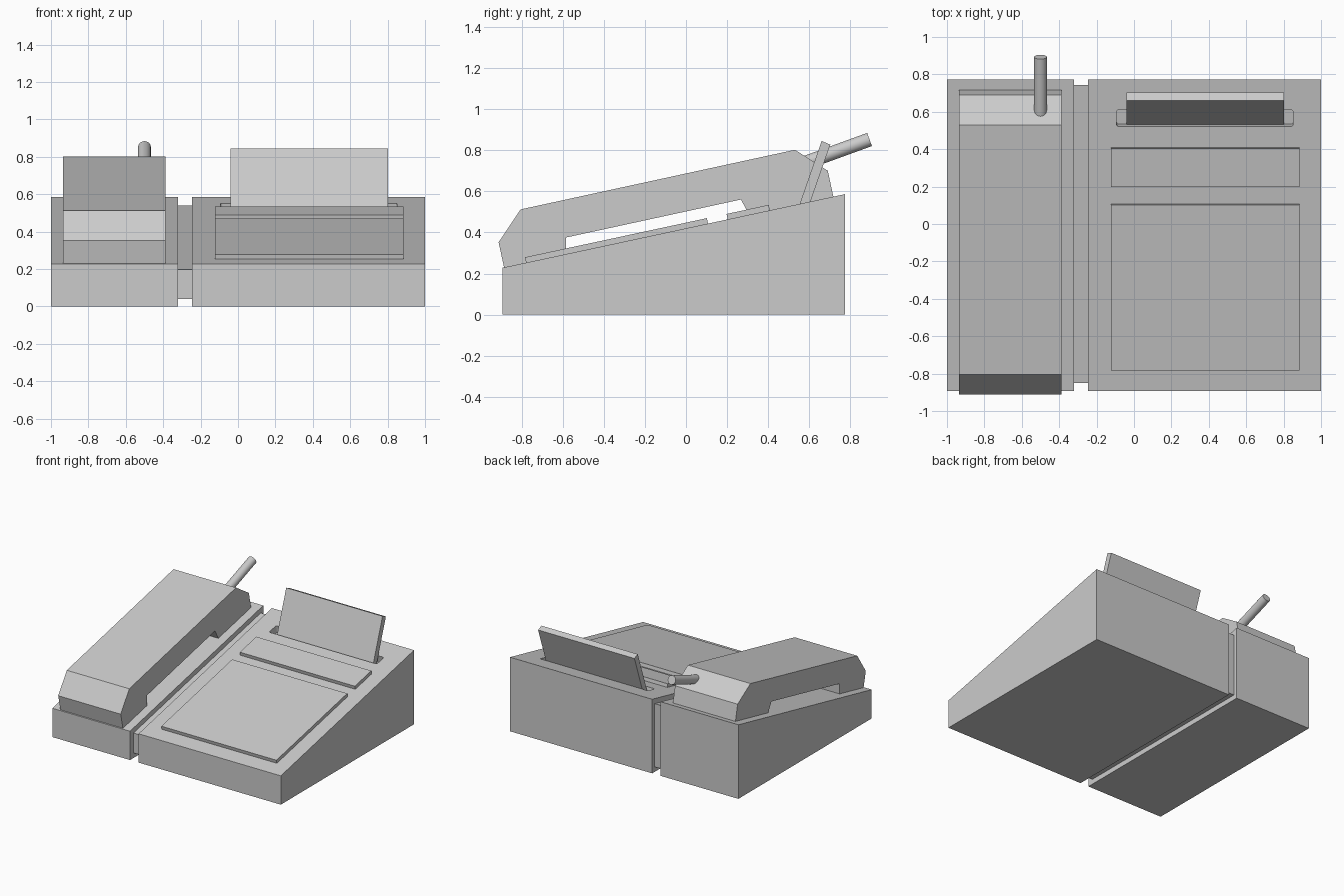
import bpy, bmesh, math
from mathutils import Vector

if "Cube" in bpy.data.objects:
    bpy.data.objects.remove(bpy.data.objects["Cube"])

Y0, Y1, Z0, Z1 = -0.893, 0.773, 0.228, 0.586
SLOPE = (Z1 - Z0) / (Y1 - Y0)
UP = Vector((-SLOPE, 1)).normalized()      # normal of the sloping deck in (y, z)


def deck(y, h=0.0):
    """Point on the sloping deck, lifted h along its normal."""
    return (y + UP.x * h, Z0 + SLOPE * (y - Y0) + UP.y * h)


def prism(name, x0, x1, profile, corner=0.0):
    """Extrude a (y, z) profile along x; optionally round edges along the deck normal."""
    bm = bmesh.new()
    face = bm.faces.new([bm.verts.new((x0, y, z)) for y, z in profile])
    ext = bmesh.ops.extrude_face_region(bm, geom=[face])
    verts = [v for v in ext["geom"] if isinstance(v, bmesh.types.BMVert)]
    bmesh.ops.translate(bm, verts=verts, vec=(x1 - x0, 0, 0))
    bmesh.ops.recalc_face_normals(bm, faces=bm.faces)
    if corner:
        n = Vector((0, UP.x, UP.y))
        edges = [e for e in bm.edges
                 if abs((e.verts[0].co - e.verts[1].co).normalized().dot(n)) > 0.99]
        bmesh.ops.bevel(bm, geom=edges, offset=corner, segments=3,
                        profile=0.5, affect='EDGES')
    mesh = bpy.data.meshes.new(name)
    bm.to_mesh(mesh)
    bm.free()
    obj = bpy.data.objects.new(name, mesh)
    bpy.context.collection.objects.link(obj)
    return obj


def slab(name, x0, x1, ya, yb, low, high, corner=0.0):
    """Box lying parallel to the deck between two heights."""
    return prism(name, x0, x1, [deck(ya, low), deck(yb, low),
                                deck(yb, high), deck(ya, high)], corner)


# Wedge-shaped housings
wedge = [(Y0, 0), (Y1, 0), (Y1, Z1), (Y0, Z0)]
prism("handset_base", -1.0, -0.32, wedge)
main = prism("main_base", -0.245, 1.0, wedge)

# Recessed strip joining the two housings
ya, yb = -0.85, 0.742
prism("joining_strip", -0.325, -0.24,
      [(ya, 0.04), (yb, 0.04), (yb, deck(yb)[1] - 0.04), (ya, deck(ya)[1] - 0.04)])

# Paper slot cut into the main housing
cutter = slab("slot_cutter", -0.093, 0.85, 0.522, 0.61, -0.06, 0.05, 0.01)
cutter.hide_render = True
mod = main.modifiers.new("slot", 'BOOLEAN')
mod.operation, mod.solver, mod.object = 'DIFFERENCE', 'EXACT', cutter
bpy.context.view_layer.objects.active = main
bpy.ops.object.modifier_apply(modifier="slot")
bpy.data.objects.remove(cutter)

# Raised panels
slab("key_panel", -0.122, 0.885, -0.778, 0.107, -0.005, 0.027)
slab("display_panel", -0.122, 0.885, 0.203, 0.408, -0.005, 0.027)

# Sheet leaning back out of the slot
prism("paper_sheet", -0.04, 0.803,
      [(0.53, 0.472), (0.573, 0.457), (0.702, 0.827), (0.66, 0.845)])

# Handset with grip recess underneath
prism("handset", -0.935, -0.388,
      [deck(-0.885), (-0.912, 0.352), (-0.805, 0.512), (0.53, 0.802), (0.69, 0.7),
       deck(0.717), deck(0.308), (0.267, 0.56), (-0.585, 0.375), deck(-0.585)])

# Cord stub at the back of the handset
a, b = Vector((-0.5, 0.56, 0.731)), Vector((-0.5, 0.893, 0.852))
d = b - a
bpy.ops.mesh.primitive_cylinder_add(vertices=24, radius=0.034, depth=d.length,
                                    location=(a + b) / 2,
                                    rotation=d.to_track_quat('Z', 'Y').to_euler())
cord = bpy.context.object
cord.name = "cord_stub"
bpy.ops.object.shade_smooth_by_angle(angle=math.radians(30))
